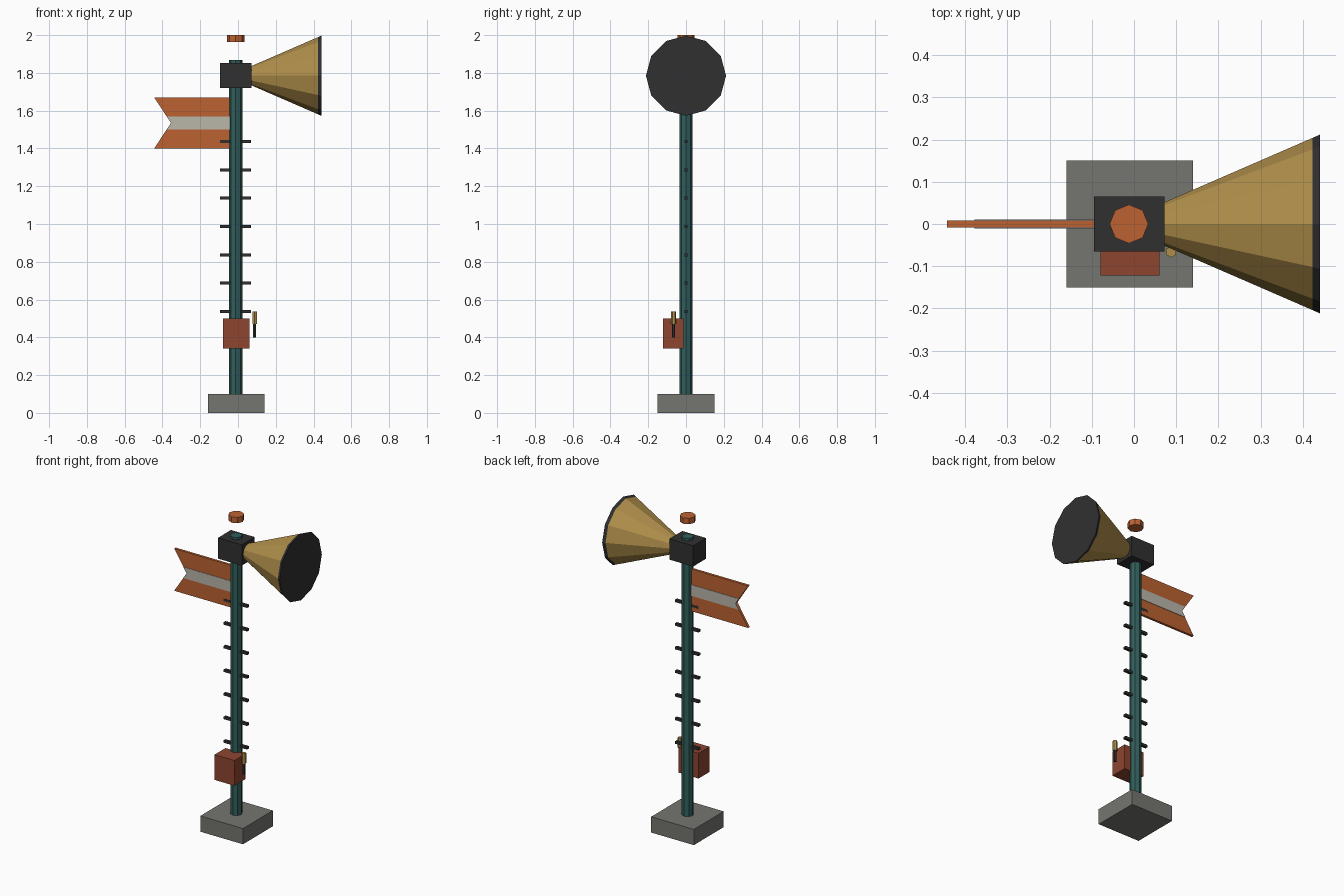
import bpy
import bmesh
from math import pi
from mathutils import Matrix, Vector

cube = bpy.data.objects.get("Cube")
if cube:
    bpy.data.objects.remove(cube, do_unlink=True)


def material(name, hex_code):
    """Flat material from an sRGB hex code, stored as linear values."""
    srgb = [int(hex_code[i:i + 2], 16) / 255 for i in (0, 2, 4)]
    color = [((c + 0.055) / 1.055) ** 2.4 for c in srgb] + [1]
    mat = bpy.data.materials.new(name)
    mat.use_nodes = True
    mat.diffuse_color = color
    mat.node_tree.nodes["Principled BSDF"].inputs["Base Color"].default_value = color
    return mat


CONCRETE = material("concrete grey", "757570")
TEAL = material("dark teal", "315F5C")
BLACK = material("soft black", "303030")
BRASS = material("brass", "AF8E4A")
ORANGE = material("signal orange", "BC6232")
RED = material("rust red", "8E4530")
PALE = material("pale grey", "BAB6AA")

AXIS = -0.012  # x of the mast


def finish(bm, name, mat):
    bmesh.ops.recalc_face_normals(bm, faces=bm.faces)
    mesh = bpy.data.meshes.new(name)
    bm.to_mesh(mesh)
    bm.free()
    mesh.materials.append(mat)
    obj = bpy.data.objects.new(name, mesh)
    bpy.context.collection.objects.link(obj)
    return obj


def box(name, low, high, mat):
    low, high = Vector(low), Vector(high)
    bm = bmesh.new()
    place = Matrix.Translation((low + high) / 2) @ Matrix.Diagonal((*(high - low), 1))
    bmesh.ops.create_cube(bm, size=1, matrix=place)
    return finish(bm, name, mat)


def cone(name, start, length, r1, r2, sides, mat, along_x=False):
    """Frustum from its start centre, running up z or along +x."""
    bm = bmesh.new()
    turn = Matrix.Rotation(pi / 2, 4, 'Y') if along_x else Matrix()
    place = Matrix.Translation(start) @ turn @ Matrix.Translation((0, 0, length / 2))
    bmesh.ops.create_cone(bm, cap_ends=True, segments=sides, radius1=r1,
                          radius2=r2, depth=length, matrix=place)
    return finish(bm, name, mat)


def plate(name, outline, half, mat):
    """Extrude an x-z outline symmetrically through y."""
    bm = bmesh.new()
    face = bm.faces.new([bm.verts.new((x, -half, z)) for x, z in outline])
    made = bmesh.ops.extrude_face_region(bm, geom=[face])["geom"]
    verts = [v for v in made if isinstance(v, bmesh.types.BMVert)]
    bmesh.ops.translate(bm, verts=verts, vec=(0, 2 * half, 0))
    return finish(bm, name, mat)


# Footing and mast
box("base_slab", (-0.16, -0.15, 0), (0.14, 0.15, 0.10), CONCRETE)
cone("mast", (AXIS, 0, 0.10), 1.767, 0.035, 0.035, 8, TEAL)

# Climbing rungs
for i in range(7):
    z = 0.537 + i * 0.15
    box(f"rung_{i + 1}", (AXIS - 0.082, -0.009, z - 0.008),
        (AXIS + 0.082, 0.009, z + 0.008), BLACK)

# Control box and lever
box("control_box", (-0.08, -0.122, 0.34), (0.06, -0.012, 0.50), RED)
cone("lever_rod", (0.088, -0.066, 0.40), 0.08, 0.009, 0.009, 6, BLACK)
cone("lever_grip", (0.088, -0.066, 0.47), 0.066, 0.0135, 0.0135, 6, BRASS)

# Swallow-tailed signal arm with its stripe
ROOT, TIP, NOTCH, MID = -0.035, -0.443, -0.355, 1.535


def swallowtail(half_height):
    tail = NOTCH + (TIP - NOTCH) * half_height / 0.134
    top, bottom = MID + half_height, MID - half_height
    return [(ROOT, top), (tail, top), (NOTCH, MID), (tail, bottom), (ROOT, bottom)]


plate("signal_arm", swallowtail(0.134), 0.008, ORANGE)
plate("arm_stripe", swallowtail(0.035), 0.0105, PALE)

# Head housing, horn and floating cap
box("head_housing", (-0.095, -0.065, 1.72), (0.072, 0.065, 1.852), BLACK)
cone("horn", (0.05, 0, 1.785), 0.373, 0.042, 0.204, 12, BRASS, along_x=True)
cone("horn_rim", (0.423, 0, 1.785), 0.018, 0.204, 0.212, 12, BLACK, along_x=True)
cone("top_cap", (AXIS, 0, 1.963), 0.037, 0.046, 0.046, 8, ORANGE)
